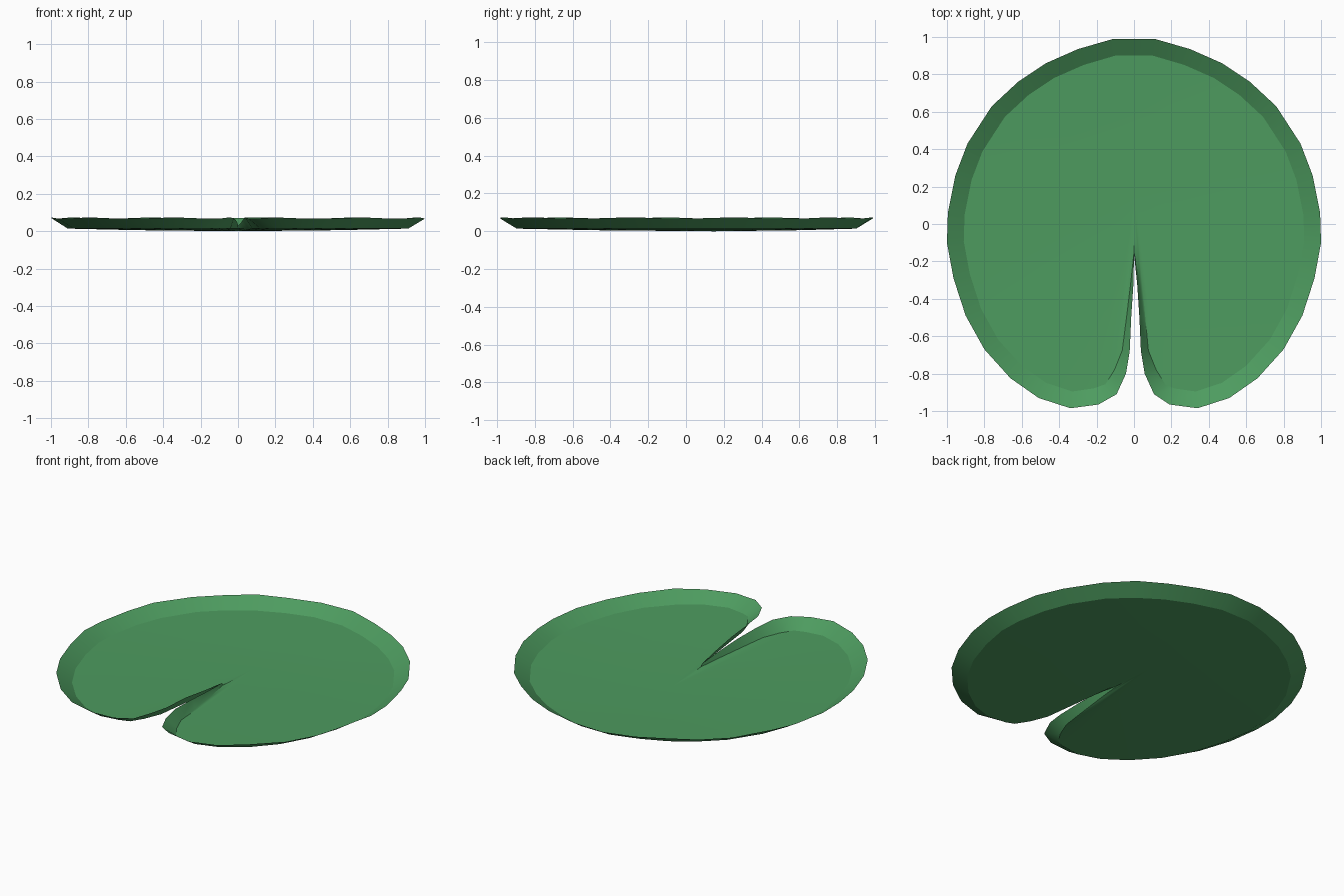
import bpy
import bmesh
from mathutils import Vector

cube = bpy.data.objects.get("Cube")
if cube:
    bpy.data.objects.remove(cube, do_unlink=True)


def make_material(name, colour):
    mat = bpy.data.materials.new(name)
    mat.use_nodes = True
    mat.diffuse_color = colour
    mat.node_tree.nodes["Principled BSDF"].inputs["Base Color"].default_value = colour
    return mat


# Half outline from the slit around to the back, and the rim width along the slit
NOTCH = [(0.01, -0.32, 0.015), (0.022, -0.5, 0.025), (0.03, -0.68, 0.04),
         (0.05, -0.8, 0.065), (0.1, -0.91, 0.08)]
ARC = [(0.19, -0.965), (0.34, -0.985), (0.51, -0.93), (0.66, -0.825),
       (0.8, -0.67), (0.9, -0.49), (0.965, -0.29), (1, -0.1), (0.995, 0.06),
       (0.955, 0.26), (0.89, 0.43), (0.76, 0.63), (0.62, 0.76),
       (0.47, 0.86), (0.3, 0.935), (0.11, 0.99)]
RIM_WIDTH = 0.09
RIM_HEIGHT = 0.07
FLOOR_EDGE = 0.014
CENTRE = Vector((0, 0.15, 0))


def half_outline(side):
    # The slit sits slightly to one side of the middle
    slit = [(side * x + 0.007, y, w) for x, y, w in NOTCH]
    return slit + [(side * x, y, RIM_WIDTH) for x, y in ARC]


def build_leaf():
    outline = [(0, -0.16, 0.01)] + half_outline(1) + half_outline(-1)[::-1]
    count = len(outline)
    bm = bmesh.new()
    rim, edge, middle = [], [], []
    for i, (x, y, width) in enumerate(outline):
        before, after = outline[i - 1], outline[(i + 1) % count]
        tangent = Vector((after[0] - before[0], after[1] - before[1], 0)).normalized()
        inward = Vector((-tangent.y, tangent.x, 0))
        # The raised lip drops toward the inner end of the slit
        ripple = 0.004 if i % 3 == 0 else -0.002
        height = RIM_HEIGHT + ripple
        if width < RIM_WIDTH:
            height = min(height, 0.03 + (-0.16 - y) * 0.1)
        top = Vector((x, y, height))
        low = top + inward * width
        low.z = FLOOR_EDGE
        mid = CENTRE.lerp(low, 0.6)
        mid.z = FLOOR_EDGE * 0.4
        for ring, point in zip((rim, edge, middle), (top, low, mid)):
            ring.append(bm.verts.new(point))
    hub = bm.verts.new(CENTRE)

    # Sloping lip, shallow floor and central fan
    for i in range(count):
        j = (i + 1) % count
        for outer, inner in ((rim, edge), (edge, middle)):
            bm.faces.new((outer[i], outer[j], inner[j], inner[i]))
        bm.faces.new((middle[i], middle[j], hub))

    mesh = bpy.data.meshes.new("lily_pad_leaf")
    bm.to_mesh(mesh)
    bm.free()
    leaf = bpy.data.objects.new("lily_pad_leaf", mesh)
    bpy.context.collection.objects.link(leaf)
    mesh.materials.append(make_material("leaf green", (0.075, 0.33, 0.115, 1)))
    return leaf


leaf = build_leaf()
bpy.ops.object.select_all(action="DESELECT")
leaf.select_set(True)
bpy.context.view_layer.objects.active = leaf
bpy.ops.object.shade_smooth_by_angle(angle=0.5)
